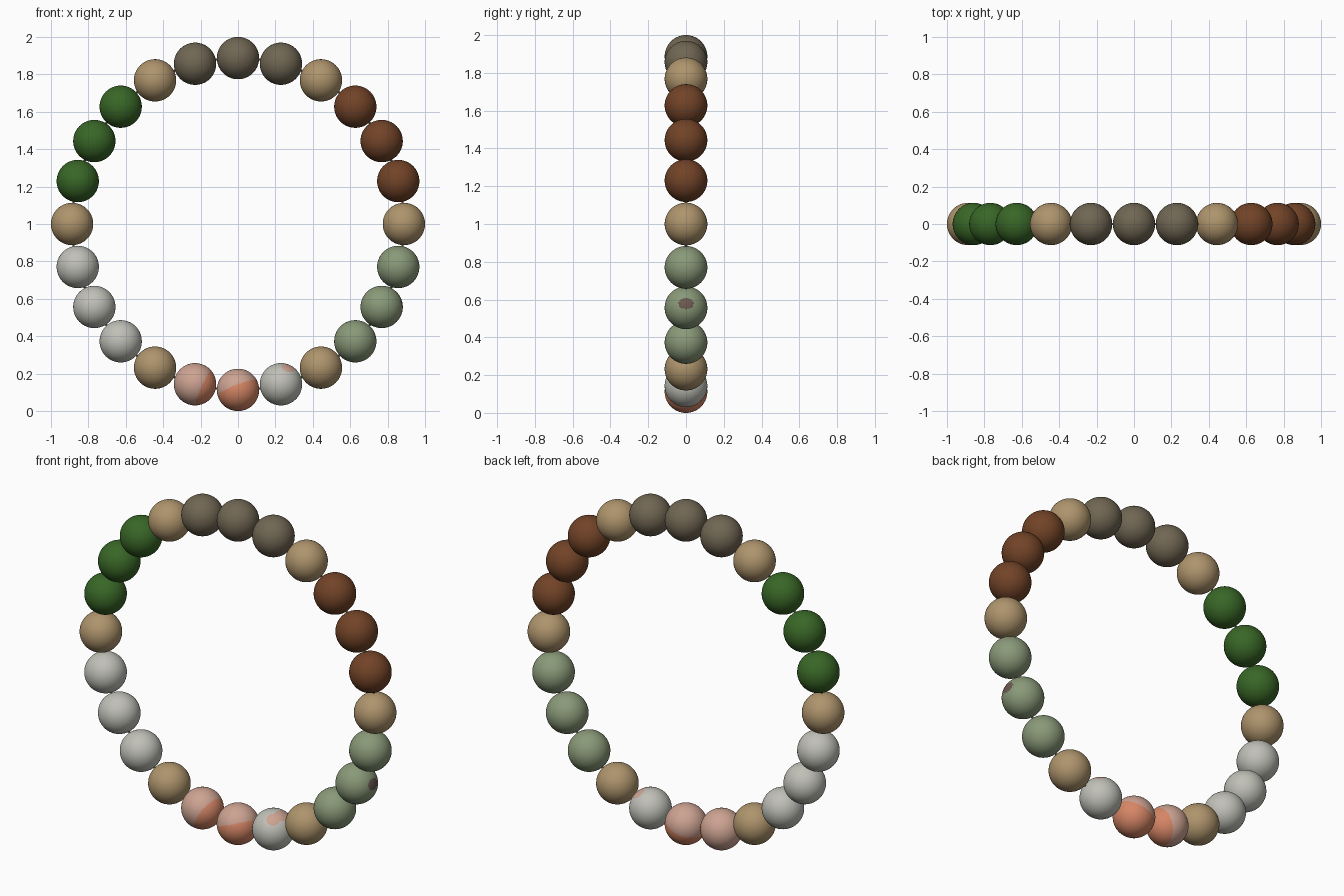
import bpy, bmesh, math
from mathutils import Vector

if "Cube" in bpy.data.objects:
    bpy.data.objects.remove(bpy.data.objects["Cube"])

RING, BEAD, COUNT = 0.887, 0.113, 24


def material(name, rgb):
    m = bpy.data.materials.new(name)
    lin = [((c / 255 + 0.055) / 1.055) ** 2.4 for c in rgb]
    m.diffuse_color = (*lin, 1)
    m.use_nodes = True
    m.node_tree.nodes["Principled BSDF"].inputs["Base Color"].default_value = m.diffuse_color
    return m


MATS = {n: material(n, c) for n, c in {
    "tan": (174, 148, 108), "brown": (114, 67, 39), "dark_taupe": (112, 102, 83),
    "green": (56, 102, 38), "pale_grey": (192, 192, 184), "sage": (137, 153, 120),
    "pink": (205, 163, 146), "orange": (214, 134, 102), "dull_brown": (108, 90, 80),
}.items()}


def near(p, direction, limit):
    return p.dot(Vector(direction).normalized()) > limit


# Painted patches: bead index -> (patch colour, rule on the unit direction)
PATCHES = {
    17: ("orange", lambda p: near(p, (0.9, -0.1, -0.4), 0.42)),
    18: ("orange", lambda p: 0.35 * p.x - 0.15 * p.y - 0.9 * p.z > -0.1),
    19: ("pink", lambda p: any(near(p, d, 0.95) for d in
                               ((0.34, -0.5, 0.8), (0.48, -0.1, 0.87), (0.45, 0.38, 0.8)))),
    22: ("dull_brown", lambda p: p.x > 0 and (p.y / 0.35) ** 2 + ((p.z - 0.2) / 0.27) ** 2 < 1),
}


def bead(i, colour):
    a = math.tau * i / COUNT
    patch = PATCHES.get(i)
    bm = bmesh.new()
    u, v = (112, 72) if patch else (48, 32)
    bmesh.ops.create_uvsphere(bm, u_segments=u, v_segments=v, radius=BEAD)
    for f in bm.faces:
        f.smooth = True
        if patch and patch[1](f.calc_center_median().normalized()):
            f.material_index = 1
    me = bpy.data.meshes.new("bead")
    bm.to_mesh(me)
    bm.free()
    me.materials.append(MATS[colour])
    if patch:
        me.materials.append(MATS[patch[0]])
    ob = bpy.data.objects.new(f"{colour}_bead_{i:02d}", me)
    ob.location = (RING * math.cos(a), 0, 1 + RING * math.sin(a))
    bpy.context.collection.objects.link(ob)


# Beads: a tan spacer starts each group of three
groups = ["brown", "dark_taupe", "green", "pale_grey", "pink", "sage"]
for i in range(COUNT):
    colour = "tan" if i % 4 == 0 else groups[i // 4]
    bead(i, "pale_grey" if i == 19 else colour)

# Thin cord through all beads
bpy.ops.mesh.primitive_torus_add(major_radius=RING, minor_radius=0.006, major_segments=96,
                                 minor_segments=8, location=(0, 0, 1),
                                 rotation=(math.pi / 2, 0, 0))
cord = bpy.context.object
cord.name = "cord"
cord.data.materials.append(MATS["dark_taupe"])
bpy.ops.object.shade_smooth()
